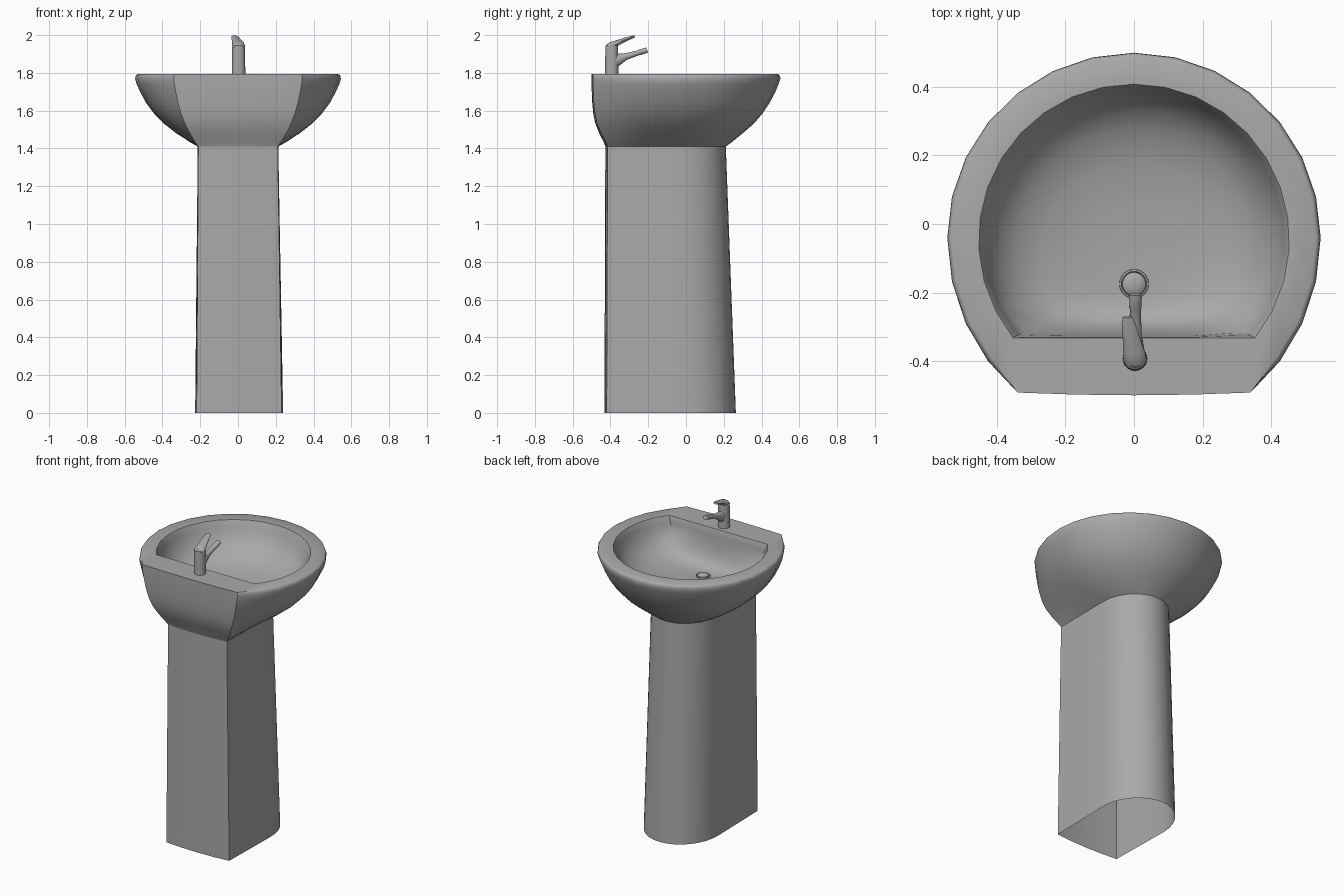
import bpy, bmesh, math
from mathutils import Vector

if "Cube" in bpy.data.objects:
    bpy.data.objects.remove(bpy.data.objects["Cube"])

# Dark grey ceramic shared by all parts
grey = bpy.data.materials.new("grey_ceramic")
grey.diffuse_color = (0.4, 0.4, 0.4, 1)
grey.use_nodes = True
grey.node_tree.nodes["Principled BSDF"].inputs["Base Color"].default_value = grey.diffuse_color


def loft(name, rings, cap_start=False, cap_end=False, angle=35):
    """Skin a list of equal-length closed rings."""
    bm = bmesh.new()
    vs = [[bm.verts.new(p) for p in r] for r in rings]
    n = len(rings[0])
    for a, b in zip(vs, vs[1:]):
        for i in range(n):
            j = (i + 1) % n
            bm.faces.new((a[i], a[j], b[j], b[i]))
    if cap_start:
        bm.faces.new(vs[0])
    if cap_end:
        bm.faces.new(vs[-1])
    bmesh.ops.recalc_face_normals(bm, faces=bm.faces)
    me = bpy.data.meshes.new(name)
    bm.to_mesh(me)
    bm.free()
    me.materials.append(grey)
    for p in me.polygons:
        p.use_smooth = True
    me.set_sharp_from_angle(angle=math.radians(angle))
    ob = bpy.data.objects.new(name, me)
    bpy.context.collection.objects.link(ob)
    return ob


def close_back(half, bow):
    """Mirror a half outline (corner -> front) and add a bowed back edge."""
    pts = half + [(-x, y) for x, y in reversed(half[:-1])]
    cx, cy = half[0]
    for k in (-0.5, 0, 0.5):
        pts.append((k * cx, cy - bow * (1 - k * k)))
    return pts


def bowl_outline(w, yc, front, cx, cy, bow):
    a0 = -math.acos(cx / w)
    low = (yc - cy) / -math.sin(a0)
    half = []
    for i in range(12):
        a = a0 + (math.pi / 2 - a0) * i / 11
        half.append((w * math.cos(a), yc + (front if a > 0 else low) * math.sin(a)))
    return close_back(half, bow)


def column_outline(cx, cy, w, y0, front, bow):
    half = [(cx + (w - cx) * i / 3, cy + (y0 - cy) * i / 3) for i in range(3)]
    for i in range(9):
        a = math.pi / 2 * i / 8
        half.append((w * math.cos(a), y0 + (front - y0) * math.sin(a)))
    return close_back(half, bow)


def relax(pts, k):
    """Soften the corners of a closed outline."""
    n = len(pts)
    return [tuple(pts[i][c] * (1 - k) + (pts[i - 1][c] + pts[(i + 1) % n][c]) / 2 * k
                  for c in (0, 1)) for i in range(n)]


def at(pts, z, dx=0.0):
    return [(x + dx, y, z) for x, y in pts]


def circle(x, y, z, r, n=24):
    return [(x + r * math.cos(2 * math.pi * i / n),
             y + r * math.sin(2 * math.pi * i / n), z) for i in range(n)]


def tube(name, sections, tilt, n=20):
    """Loft ellipses (x, y, z, half width, half height) facing along tilt in YZ."""
    up = Vector((0, -math.sin(tilt), math.cos(tilt)))
    rings = []
    for x, y, z, w, h in sections:
        rings.append([Vector((x, y, z)) + Vector((1, 0, 0)) * w * math.cos(t) + up * h * math.sin(t)
                      for t in (2 * math.pi * i / n for i in range(n))])
    return loft(name, rings, True, True)


# Pedestal: hollow tapered D-shaped column, open underneath
neck = column_outline(0.21, -0.415, 0.213, -0.03, 0.21, 0.012)
foot = column_outline(0.225, -0.42, 0.233, 0.0, 0.264, 0.012)
loft("pedestal", [at(foot, 0, 0.006), at(neck, 1.43)])

# Basin: outer shell, flat rim and inner bowl in one skin
rim = bowl_outline(0.545, -0.04, 0.54, 0.34, -0.492, 0.008)
inner = bowl_outline(0.45, -0.045, 0.45, 0.35, -0.33, 0.0)

# z, blend towards the neck in x, in front y, in back y
shell = [(1.41, 1.0, 1.0, 1.0), (1.435, .86, .88, .87), (1.48, .65, .69, .56),
         (1.53, .46, .49, .28), (1.58, .31, .34, .13), (1.64, .175, .20, .05),
         (1.70, .08, .09, .015), (1.74, .025, .035, 0), (1.768, 0, 0, 0)]
rings = []
for z, tx, tf, tb in shell:
    ring = []
    for (x0, y0), (x1, y1) in zip(rim, neck):
        k = min(1, max(0, 0.5 - y0))
        ty = tf + (tb - tf) * k
        ring.append((x0 + (x1 - x0) * tx, y0 + (y1 - y0) * ty, z))
    rings.append(ring)
# Rounded lip, kept square along the back edge
for s, z in ((.996, 1.781), (.989, 1.789), (.976, 1.793)):
    rings.append([(x * s, y * s, z) if y > -0.48 else (x, y, z) for x, y in rim])
rings.append([(x * 1.008, y * 1.008, 1.793) for x, y in inner])
bowl = [(1.0, 1.787), (.975, 1.75), (.94, 1.70), (.88, 1.652), (.78, 1.612),
        (.62, 1.582), (.4, 1.563), (.2, 1.556), (.06, 1.555)]
DY = -0.175
for s, z in bowl:
    soft = relax(inner, min(0.5, (1 - s) * 3))
    if s < 0.9:
        soft = relax(soft, 0.5)
    rings.append([(x * s, DY + (y - DY) * (s if y > DY else s ** 0.8), z) for x, y in soft])
loft("basin", rings, cap_end=True, angle=40)

# Drain: raised ring with a domed plug
loft("drain_ring", [circle(0, DY, z, r) for r, z in
                    [(.044, 1.55), (.042, 1.56), (.037, 1.562), (.035, 1.556)]])
loft("drain_plug", [circle(0, DY, z, r) for r, z in
                    [(.034, 1.552), (.034, 1.563), (.026, 1.569), (.012, 1.572)]], cap_end=True)

# Tap body
TY = -0.393
loft("tap_body", [circle(0.003, TY, z, r) for r, z in
                  [(.036, 1.785), (.035, 1.86), (.034, 1.925), (.033, 1.945), (.025, 1.953)]],
     cap_end=True)

# Tap spout, flared into the body
tube("tap_spout", [(.004, -.385, 1.862, .03, .04), (.004, -.355, 1.872, .024, .03),
                   (.004, -.32, 1.886, .018, .018), (.004, -.25, 1.907, .016, .013),
                   (.004, -.245, 1.909, .018, .015), (.004, -.205, 1.921, .017, .014)],
     math.radians(17))

# Tap lever, slanting upwards over the spout
tube("tap_lever", [(.003, -.415, 1.936, .026, .014), (.003, -.40, 1.943, .034, .019),
                   (.001, -.375, 1.954, .032, .016), (-.008, -.33, 1.973, .025, .011),
                   (-.016, -.29, 1.988, .02, .008), (-.019, -.272, 1.994, .014, .006)],
     math.radians(24))
